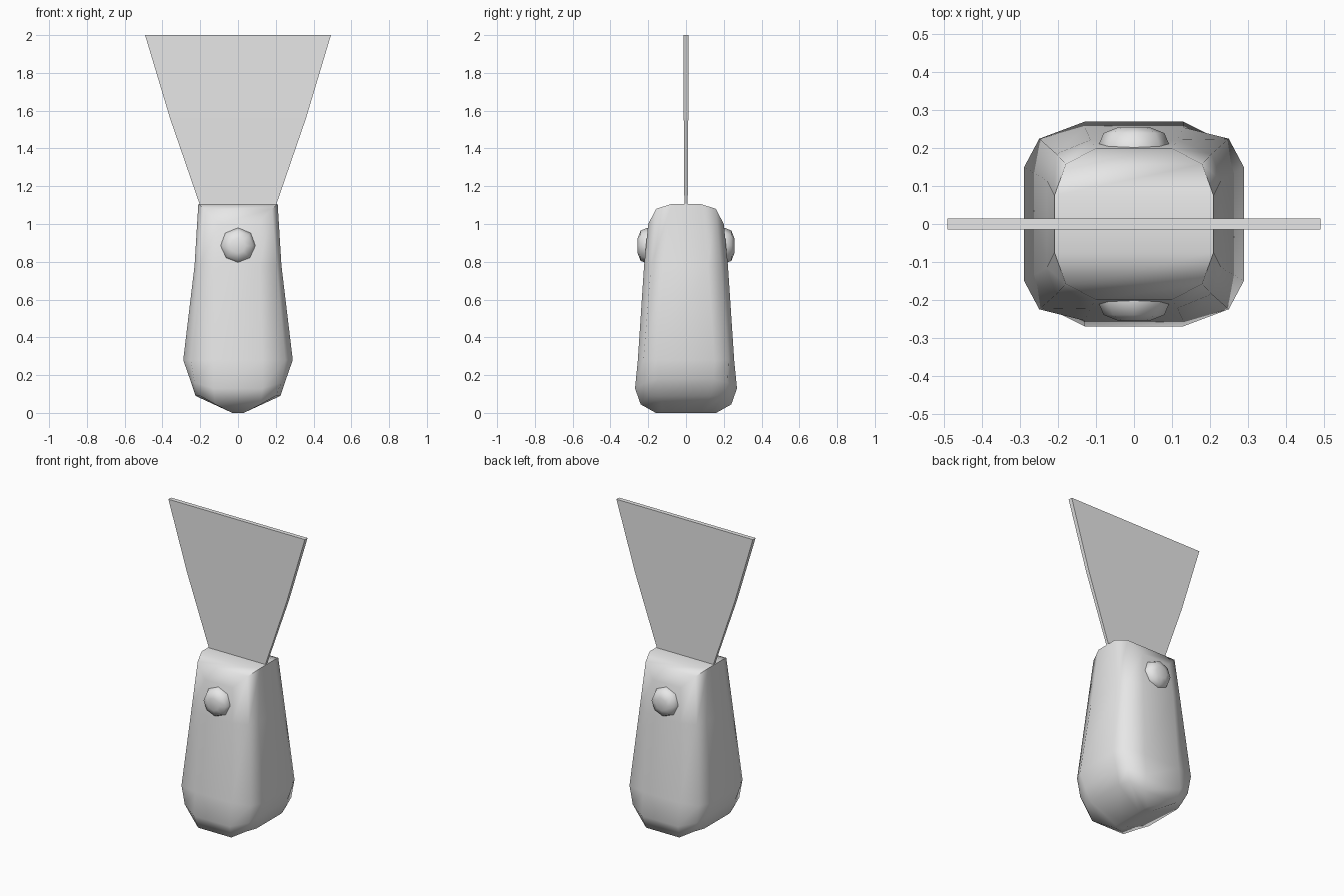
import bpy
import bmesh
from math import cos, sin, pi, radians

cube = bpy.data.objects.get("Cube")
if cube:
    bpy.data.objects.remove(cube)

grey = bpy.data.materials.new("plain_grey")
grey.use_nodes = True
colour = (0.8, 0.8, 0.8, 1)
grey.diffuse_color = colour
grey.node_tree.nodes["Principled BSDF"].inputs["Base Color"].default_value = colour


def finish(name, bm, smooth_angle=None):
    """Turn a bmesh into a named, coloured object."""
    bmesh.ops.remove_doubles(bm, verts=bm.verts, dist=0.0005)
    bmesh.ops.recalc_face_normals(bm, faces=bm.faces)
    mesh = bpy.data.meshes.new(name)
    bm.to_mesh(mesh)
    bm.free()
    obj = bpy.data.objects.new(name, mesh)
    bpy.context.collection.objects.link(obj)
    mesh.materials.append(grey)
    if smooth_angle:
        bpy.ops.object.select_all(action='DESELECT')
        obj.select_set(True)
        bpy.context.view_layer.objects.active = obj
        bpy.ops.object.shade_smooth_by_angle(angle=radians(smooth_angle))
    return obj


def loft(bm, rings):
    """Bridge successive closed rings with quads."""
    for lower, upper in zip(rings, rings[1:]):
        n = len(lower)
        for i in range(n):
            j = (i + 1) % n
            bm.faces.new((lower[i], lower[j], upper[j], upper[i]))


# Handle: one quarter of each ring as side, corner and front points, bottom to top
quarters = [
    [(.03, .08, 0), (.03, .13, 0), (.03, .16, 0)],
    [(.225, .13, .09), (.2, .2, .09), (.12, .24, .045)],
    [(.255, .145, .18), (.23, .22, .16), (.13, .27, .13)],
    [(.29, .15, .28), (.25, .225, .28), (.13, .255, .28)],
    [(.23, .115, .78), (.205, .185, .78), (.115, .222, .78)],
    [(.21, .075, 1.107), (.18, .158, 1.08), (.1, .2, 1.0)],
]
bm = bmesh.new()
rings = []
for q in quarters:
    back = q + [(-x, y, z) for x, y, z in reversed(q)]
    ring = back + [(-x, -y, z) for x, y, z in back]
    rings.append([bm.verts.new(p) for p in ring])
loft(bm, rings)
bm.faces.new(rings[0])
# Rounded top, closed by strips running from side to side
top = rings[-1]
right = [top[i] for i in (2, 1, 0, 11, 10, 9)]
left = [top[i] for i in (3, 4, 5, 6, 7, 8)]
for i in range(5):
    bm.faces.new((right[i], right[i + 1], left[i + 1], left[i]))
finish("handle", bm, 48)

# Blade: flared plate, slightly thicker towards its edge
bm = bmesh.new()
rings = []
for half, thick, z in [(.2, .009, 1.09), (.205, .009, 1.11), (.36, .012, 1.56), (.492, .014, 2.0)]:
    rings.append([bm.verts.new((x * half, y * thick, z))
                  for x, y in ((1, 1), (-1, 1), (-1, -1), (1, -1))])
loft(bm, rings)
bm.faces.new(rings[0])
bm.faces.new(rings[-1])
finish("blade", bm)

# Rivets: low eight-sided domes on both faces
for name, side in (("front_rivet", -1), ("back_rivet", 1)):
    bm = bmesh.new()
    rings = [[bm.verts.new((r * cos(i * pi / 4), side * y, .885 + r * sin(i * pi / 4)))
              for i in range(8)]
             for r, y in ((.095, .19), (.095, .205), (.08, .24), (.04, .256))]
    loft(bm, rings)
    bm.faces.new(rings[0])
    bm.faces.new(rings[-1])
    finish(name, bm, 50)
